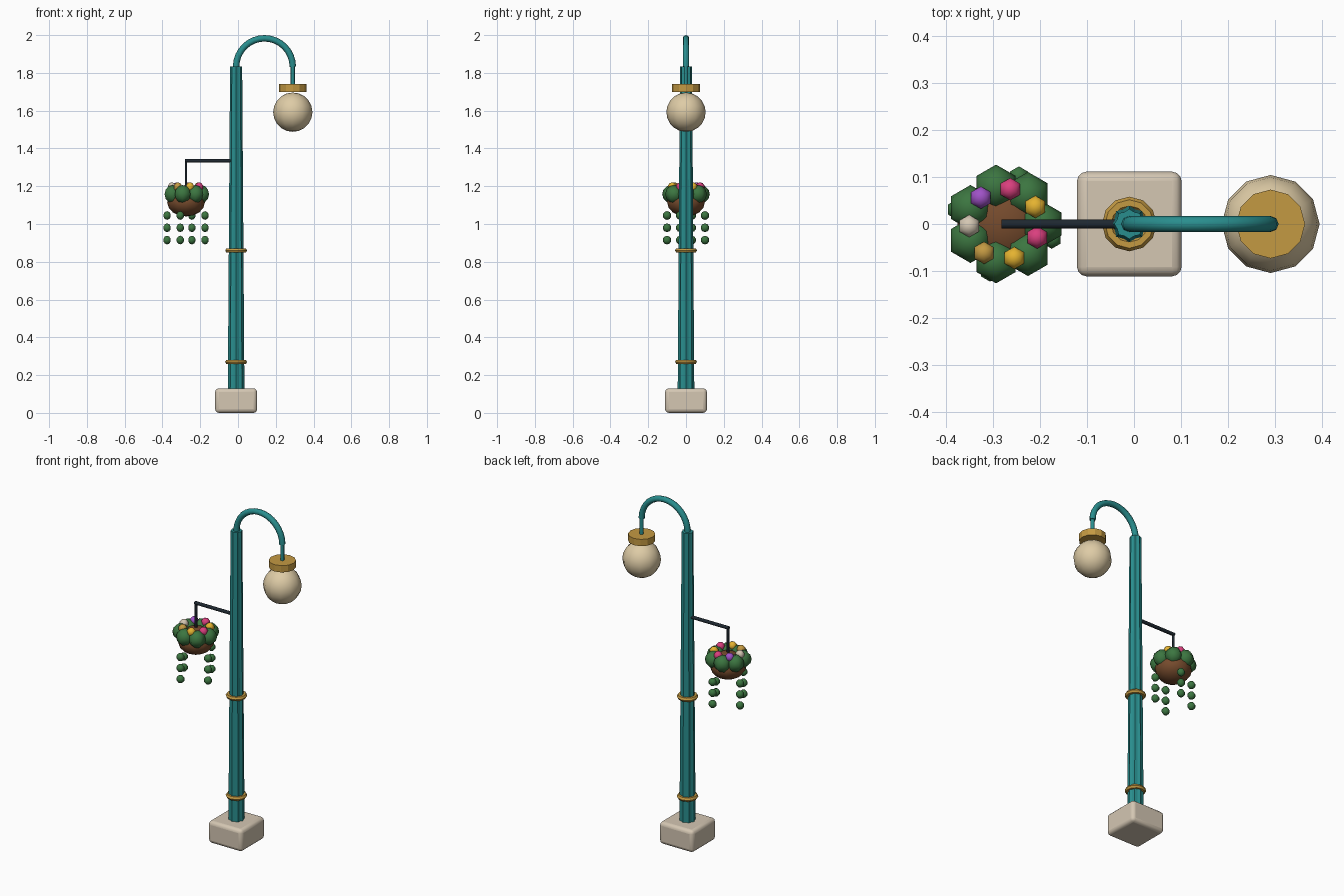
import bpy, bmesh, math
from math import cos, sin, pi, radians

cube = bpy.data.objects.get("Cube")
if cube:
    bpy.data.objects.remove(cube, do_unlink=True)

POLE_X, LAMP_X, BASKET_X = -0.01, 0.29, -0.275


def material(name, *rgb):
    m = bpy.data.materials.new(name)
    m.use_nodes = True
    m.diffuse_color = (*rgb, 1)
    m.node_tree.nodes["Principled BSDF"].inputs["Base Color"].default_value = (*rgb, 1)
    return m


TEAL = material("teal paint", 0.022, 0.27, 0.27)
GOLD = material("gold", 0.55, 0.32, 0.055)
STONE = material("pale stone", 0.66, 0.57, 0.45)
CREAM = material("cream glass", 0.73, 0.60, 0.38)
IRON = material("dark iron", 0.013, 0.021, 0.03)
BROWN = material("brown basket", 0.18, 0.07, 0.026)
GREEN = material("leaf green", 0.045, 0.18, 0.052)
PINK = material("pink petals", 0.70, 0.05, 0.21)
YELLOW = material("yellow petals", 0.78, 0.45, 0.03)
PURPLE = material("purple petals", 0.35, 0.085, 0.57)


def finish(name, mat, smooth=None):
    """Name and colour the active object; smooth is an angle in degrees."""
    ob = bpy.context.object
    ob.name = name
    ob.data.materials.append(mat)
    if smooth:
        bpy.ops.object.shade_smooth_by_angle(angle=radians(smooth))
    return ob


def ball(name, mat, loc, r, segs, rings, squash=1.0):
    bpy.ops.mesh.primitive_uv_sphere_add(segments=segs, ring_count=rings, radius=r, location=loc)
    bpy.context.object.scale.z = squash
    return finish(name, mat, 80)


def rod(name, mat, loc, r, length, sides, rot=(0, 0, 0), smooth=None):
    bpy.ops.mesh.primitive_cylinder_add(vertices=sides, radius=r, depth=length,
                                        location=loc, rotation=rot)
    return finish(name, mat, smooth)


def around(angle, r, z):
    return (BASKET_X + r * cos(radians(angle)), r * sin(radians(angle)), z)


# Stone plinth with rounded edges
bpy.ops.mesh.primitive_cube_add(size=1, location=(POLE_X, 0, 0.065))
base = bpy.context.object
base.scale = (0.222, 0.222, 0.13)
bpy.ops.object.transform_apply(location=False, rotation=False, scale=True)
bevel = base.modifiers.new("round", "BEVEL")
bevel.width, bevel.segments = 0.02, 3
finish("plinth", STONE, 40)

# Fluted, tapering pole
FLUTES = 8
bm = bmesh.new()
loops = []
for z, r in ((0.12, 0.044), (1.835, 0.032)):
    loops.append([bm.verts.new((r * k * cos(a), r * k * sin(a), z))
                  for i in range(2 * FLUTES)
                  for a, k in [(pi * i / FLUTES, 0.86 if i % 2 else 1.0)]])
low, high = loops
for i in range(2 * FLUTES):
    j = (i + 1) % (2 * FLUTES)
    bm.faces.new((low[i], low[j], high[j], high[i]))
bm.faces.new(high)
bm.faces.new(low[::-1])
mesh = bpy.data.meshes.new("pole")
bm.to_mesh(mesh)
bm.free()
pole = bpy.data.objects.new("pole", mesh)
pole.location.x = POLE_X
mesh.materials.append(TEAL)
bpy.context.collection.objects.link(pole)

# Gold collars on the pole
for name, z in (("lower_collar", 0.27), ("upper_collar", 0.86)):
    bpy.ops.mesh.primitive_torus_add(major_radius=0.045, minor_radius=0.013, major_segments=12,
                                     minor_segments=6, location=(POLE_X, 0, z))
    finish(name, GOLD, 35)

# Curved lamp arm
curve = bpy.data.curves.new("lamp_arm", "CURVE")
curve.dimensions = "3D"
curve.bevel_depth, curve.bevel_resolution, curve.use_fill_caps = 0.017, 2, True
STEPS = 16
spline = curve.splines.new("POLY")
spline.points.add(STEPS)
radius = (LAMP_X - POLE_X) / 2
for i, p in enumerate(spline.points):
    a = pi - pi * i / STEPS
    p.co = ((LAMP_X + POLE_X) / 2 + radius * cos(a), 0, 1.833 + radius * sin(a), 1)
arm = bpy.data.objects.new("lamp_arm", curve)
bpy.context.collection.objects.link(arm)
bpy.ops.object.select_all(action="DESELECT")
arm.select_set(True)
bpy.context.view_layer.objects.active = arm
bpy.ops.object.convert(target="MESH")
finish("lamp_arm", TEAL, 50)

# Lamp: stem, gold cap and globe
rod("lamp_stem", TEAL, (LAMP_X, 0, 1.785), 0.011, 0.11, 8, smooth=50)
rod("lamp_cap", GOLD, (LAMP_X, 0, 1.72), 0.073, 0.04, 12)
ball("lamp_globe", CREAM, (LAMP_X, 0, 1.592), 0.104, 12, 10)

# Iron bracket and hanger
bar_start, bar_end = BASKET_X - 0.006, POLE_X - 0.02
rod("bracket_bar", IRON, ((bar_start + bar_end) / 2, 0, 1.335), 0.01,
    bar_end - bar_start, 8, (0, pi / 2, 0), 50)
rod("basket_hanger", IRON, (BASKET_X, 0, 1.255), 0.007, 0.16, 6, smooth=65)

# Basket with a ring of leaves
ball("basket", BROWN, (BASKET_X, 0, 1.116), 0.1, 12, 8, 0.76)
for i in range(7):
    ball(f"leaf_clump_{i + 1}", GREEN, around(i * 360 / 7, 0.08, 1.158), 0.048, 6, 6)

# Flowers on top
for i, mat in enumerate((YELLOW, PINK, PURPLE, STONE, GOLD, YELLOW, PINK)):
    ball(f"flower_{i + 1}", mat, around(29 + i * 360 / 7, 0.075, 1.196), 0.025, 6, 5)

# Trailing vines
for i in range(4):
    for j in range(3):
        ball(f"vine_{i + 1}_leaf_{j + 1}", GREEN, around(90 * i - 17, 0.105, 1.045 - 0.065 * j),
             0.023, 6, 5)
